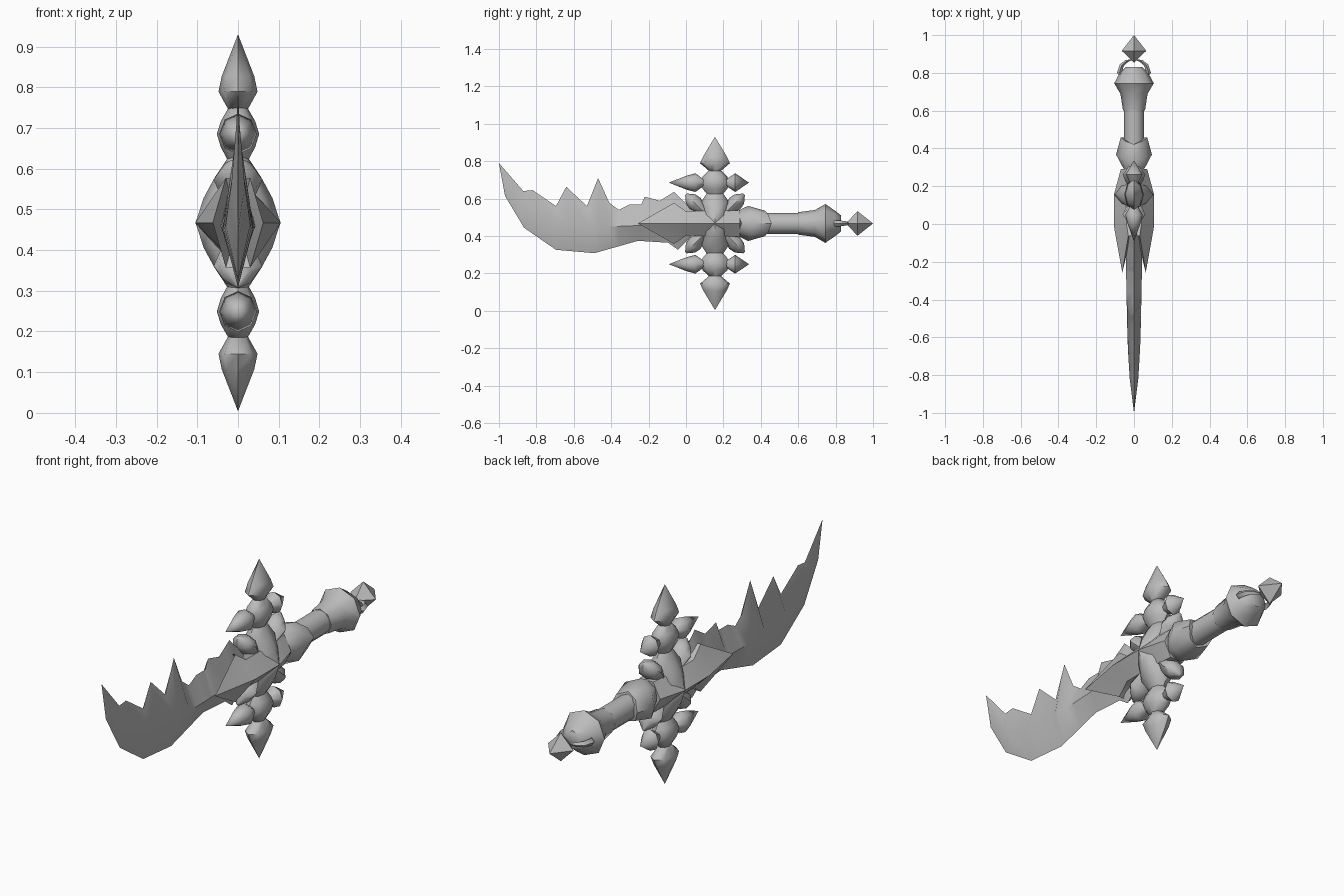
import bpy, bmesh, math
from mathutils import Vector, Matrix

cube = bpy.data.objects.get("Cube")
if cube:
    bpy.data.objects.remove(cube, do_unlink=True)

steel = bpy.data.materials.new("grey steel")
steel.use_nodes = True
GREY = (0.5, 0.5, 0.5, 1)
steel.diffuse_color = GREY
steel.node_tree.nodes["Principled BSDF"].inputs["Base Color"].default_value = GREY

AXIS_Z, GUARD_Y = 0.467, 0.155
CENTRE = Vector((0, GUARD_Y, AXIS_Z))


def finish(name, bm, angle=50):
    bmesh.ops.remove_doubles(bm, verts=bm.verts[:], dist=0.0005)
    bmesh.ops.recalc_face_normals(bm, faces=bm.faces[:])
    mesh = bpy.data.meshes.new(name)
    bm.to_mesh(mesh)
    bm.free()
    mesh.materials.append(steel)
    obj = bpy.data.objects.new(name, mesh)
    bpy.context.collection.objects.link(obj)
    bpy.ops.object.select_all(action='DESELECT')
    obj.select_set(True)
    bpy.context.view_layer.objects.active = obj
    if angle:
        bpy.ops.object.shade_smooth_by_angle(angle=math.radians(angle))
    return obj


def skin(bm, rings, cap=True):
    for a, b in zip(rings, rings[1:]):
        n = len(a)
        for i in range(n):
            bm.faces.new((a[i], a[(i + 1) % n], b[(i + 1) % n], b[i]))
    if cap:
        bm.faces.new(rings[0])
        bm.faces.new(rings[-1])


def loft(name, stations, origin, direction, sides=8, skew=0, angle=50):
    """Elliptical rings (distance, half width x, half depth) along a direction."""
    d = Vector(direction).normalized()
    x = Vector((1, 0, 0))
    y = d.cross(x)
    bm = bmesh.new()
    rings = []
    for t, rx, ry in stations:
        ring = []
        for k in range(sides):
            a = math.tau * k / sides
            p = x * rx * math.cos(a) + y * ry * math.sin(a)
            p += d * (t + skew * math.cos(2 * a))
            ring.append(bm.verts.new(Vector(origin) + p))
        rings.append(ring)
    skin(bm, rings)
    return finish(name, bm, angle)


def interp(points, y):
    for (y0, v0), (y1, v1) in zip(points, points[1:]):
        if y <= y1:
            return v0 + (v1 - v0) * (y - y0) / (y1 - y0)
    return points[-1][1]


# Jagged blade: sharp top and bottom edges around a thicker central ridge
top = [(-1, .79), (-.87, .64), (-.82, .645), (-.695, .56), (-.64, .663),
       (-.53, .56), (-.47, .71), (-.41, .577), (-.36, .54), (-.305, .567),
       (-.24, .567), (-.22, .61), (-.14, .588), (-.064, .636), (.03, .545)]
bottom = [(-1, .79), (-.968, .615), (-.866, .444), (-.695, .326), (-.49, .308),
          (-.257, .374), (-.096, .364), (-.043, .326), (.03, .4)]
ridge = [(-1, .79), (-.94, .64), (-.84, .53), (-.68, .455), (-.4, .45), (.03, AXIS_Z)]
thick = [(-1, 0), (-.8, .025), (-.6, .035), (-.3, .041), (.03, .045)]
bm = bmesh.new()
rings = []
for y in sorted({p[0] for p in top + bottom}):
    r, t = interp(ridge, y), interp(thick, y)
    rings.append([bm.verts.new(p) for p in (
        (0, y, interp(top, y)), (t, y, r), (0, y, interp(bottom, y)), (-t, y, r))])
skin(bm, rings)
finish("blade", bm, 35)

# Spearhead socket: hexagonal sleeve whose side points reach along the blade
# rows: side y, side half width, ridge y, ridge half width, ridge half height
rows = [(-.257, .062, -.064, .03, .11), (-.02, .105, .0, .04, .065),
        (.16, .105, .16, .045, .068), (.29, .07, .29, .035, .07)]
bm = bmesh.new()
rings = []
for sy, sx, ry, rx, h in rows:
    rings.append([bm.verts.new(p) for p in (
        (sx, sy, AXIS_Z), (rx, ry, AXIS_Z + h), (-rx, ry, AXIS_Z + h),
        (-sx, sy, AXIS_Z), (-rx, ry, AXIS_Z - h), (rx, ry, AXIS_Z - h))])
skin(bm, rings, cap=False)
bm.faces.new(rings[-1])
hollow = bm.verts.new((0, 0, AXIS_Z))
for i in range(6):
    bm.faces.new((rings[0][i], rings[0][(i + 1) % 6], hollow))
finish("blade_socket", bm, 40)

# Guard: upright core, then matching ornaments above and below
loft("guard_core", [(-.16, .025, .045), (-.11, .058, .078), (-.06, .085, .066),
                    (0, .104, .07), (.06, .085, .066), (.11, .058, .078),
                    (.16, .025, .045)], CENTRE, (0, 0, 1))
for side, word in ((1, "upper"), (-1, "lower")):
    up = (0, 0, side)
    loft(word + "_bead", [(.148, .022, .035), (.185, .042, .066), (.218, .052, .076),
                          (.25, .042, .066), (.285, .022, .03)], CENTRE, up)
    loft(word + "_finial", [(.275, .022, .025), (.322, .048, .08), (.36, .04, .062),
                            (.463, 0, 0)], CENTRE, up)
    hub = CENTRE + Vector((0, 0, .218 * side))
    loft(word + "_front_spike", [(.06, .02, .018), (.105, .046, .05),
                                 (.15, .035, .038), (.247, 0, 0)], hub, (0, -1, 0))
    loft(word + "_back_spike", [(.06, .02, .018), (.108, .044, .05),
                                (.182, 0, 0)], hub, (0, 1, 0))
    for way, end in ((-1, "front"), (1, "back")):
        loft(f"{word}_{end}_petal", [(.07, .035, .015), (.15, .06, .042),
                                     (.185, .042, .035), (.22, .006, .006)],
             CENTRE, (0, way, side))

# Handle: flared collar, round grip and swollen end
shaft = (0, 0, AXIS_Z)
back = (0, 1, 0)
loft("collar", [(.28, .058, .06), (.35, .095, .094), (.44, .07, .068),
                (.44, .05, .05)], shaft, back, skew=.018)
loft("grip", [(.4, .053, .056), (.62, .053, .056)], shaft, back, sides=12)
loft("handle_end", [(.6, .058, .06), (.69, .072, .072), (.745, .105, .104),
                    (.80, .075, .066), (.83, .045, .042)], shaft, back)

# Claws gripping the pommel gem
for side, word in ((1, "left"), (-1, "right")):
    bm = bmesh.new()
    rings = []
    for x, y, w in ((.06, .765, .016), (.09, .80, .017), (.075, .845, .014),
                    (.045, .868, .01), (.01, .872, .002)):
        inner = Vector((x, y, 0)) + (Vector((0, .8, 0)) - Vector((x, y, 0))).normalized() * w * 1.6
        rings.append([bm.verts.new(p) for p in (
            (side * x, y, AXIS_Z), (side * (x + inner.x) / 2, (y + inner.y) / 2, AXIS_Z + w),
            (side * inner.x, inner.y, AXIS_Z),
            (side * (x + inner.x) / 2, (y + inner.y) / 2, AXIS_Z - w))])
    skin(bm, rings)
    finish(word + "_claw", bm)

# Faceted pommel gem
loft("pommel_gem", [(.855, 0, 0), (.917, .065, .066), (1, 0, 0)],
     shaft, back, sides=4, angle=0)
